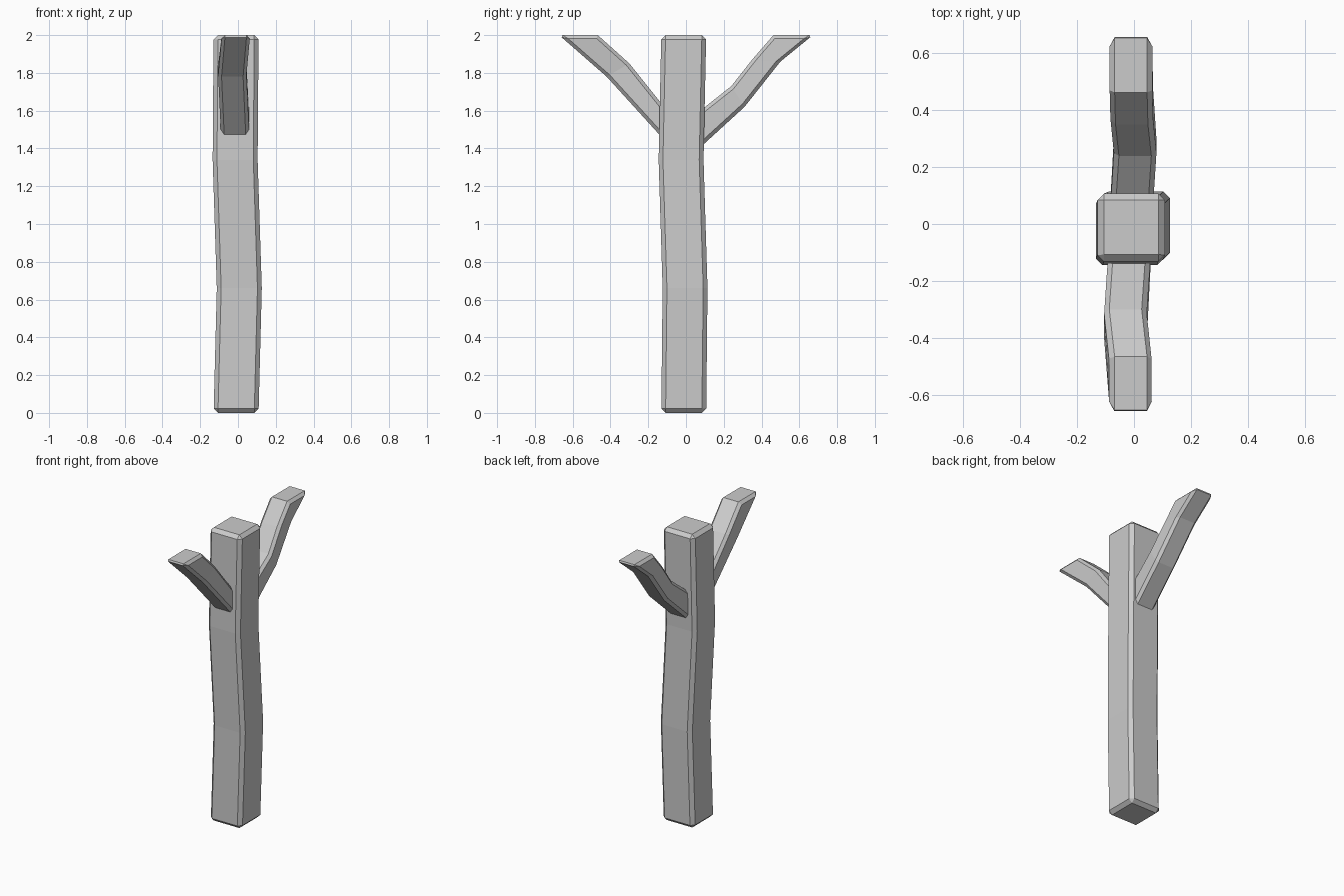
import bpy, bmesh
from math import radians

if "Cube" in bpy.data.objects:
    bpy.data.objects.remove(bpy.data.objects["Cube"])


def loft(name, rings, bevel):
    """Skin a row of four-cornered rings, cap both ends and chamfer the long edges."""
    bm = bmesh.new()
    loops = [[bm.verts.new(p) for p in ring] for ring in rings]
    for a, b in zip(loops, loops[1:]):
        for i in range(4):
            j = (i + 1) % 4
            bm.faces.new((a[i], a[j], b[j], b[i]))
    bm.faces.new(loops[0])
    bm.faces.new(loops[-1])
    bmesh.ops.recalc_face_normals(bm, faces=bm.faces[:])
    mesh = bpy.data.meshes.new(name)
    bm.to_mesh(mesh)
    bm.free()
    obj = bpy.data.objects.new(name, mesh)
    bpy.context.collection.objects.link(obj)
    mod = obj.modifiers.new("chamfer", 'BEVEL')
    mod.width = bevel
    mod.segments = 1
    mod.limit_method = 'ANGLE'
    mod.angle_limit = radians(60)
    return obj


def post_ring(x, y, z, h=0.119):
    return [(x - h, y - h, z), (x + h, y - h, z), (x + h, y + h, z), (x - h, y + h, z)]


def branch_ring(x, low, high, h=0.075):
    return [(x - h, *low), (x + h, *low), (x + h, *high), (x - h, *high)]


# Slightly crooked upright post
loft("post", [post_ring(-0.01, -0.012, 0.0),
              post_ring(0.007, -0.005, 0.66),
              post_ring(-0.015, -0.026, 1.34),
              post_ring(-0.01, -0.012, 2.0)], 0.023)

# Branches: x centre, then (y, z) of the underside and the upper side
branches = {
    "back_branch": [(-0.012, (0.02, 1.355), (0.0, 1.54)),
                    (0.004, (0.31, 1.62), (0.24, 1.73)),
                    (-0.008, (0.50, 1.86), (0.35, 1.87)),
                    (-0.011, (0.672, 2.0), (0.463, 2.0))],
    "front_branch": [(-0.01, (-0.02, 1.34), (-0.02, 1.50)),
                     (-0.03, (-0.42, 1.78), (-0.30, 1.85)),
                     (-0.011, (-0.672, 2.0), (-0.467, 2.0))],
}
for name, rows in branches.items():
    loft(name, [branch_ring(*row) for row in rows], 0.018)
